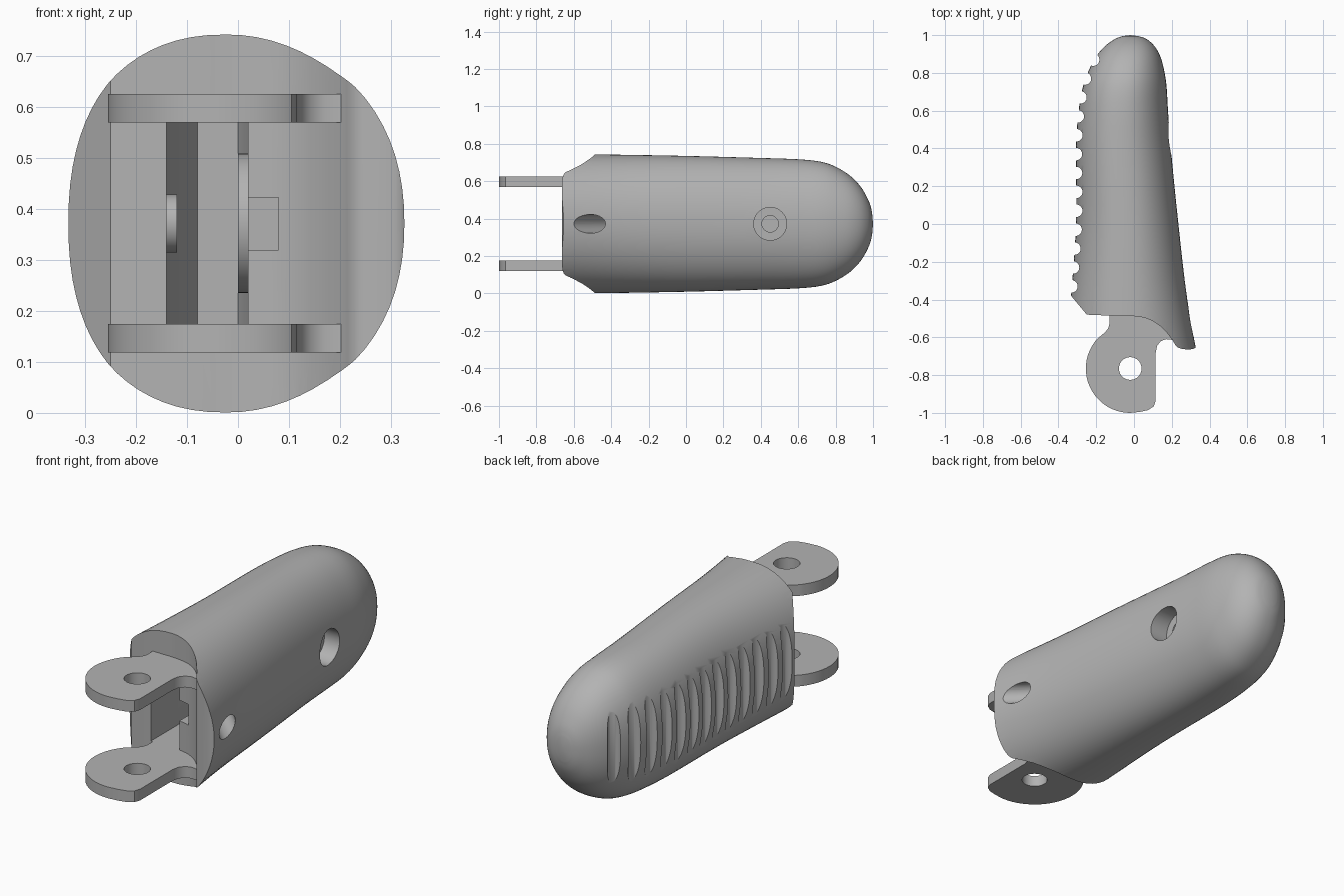
import bpy, bmesh, math
from mathutils import Vector, Matrix

if "Cube" in bpy.data.objects:
    bpy.data.objects.remove(bpy.data.objects["Cube"])

MID = 0.372

grey = bpy.data.materials.new("plain_grey")
grey.use_nodes = True
COLOUR = (0.45, 0.45, 0.45, 1)
grey.diffuse_color = COLOUR
grey.node_tree.nodes["Principled BSDF"].inputs["Base Color"].default_value = COLOUR


def make(name, bm):
    bmesh.ops.recalc_face_normals(bm, faces=bm.faces)
    mesh = bpy.data.meshes.new(name)
    bm.to_mesh(mesh)
    bm.free()
    mesh.materials.append(grey)
    obj = bpy.data.objects.new(name, mesh)
    bpy.context.collection.objects.link(obj)
    return obj


def prism(name, pts, z0, z1):
    bm = bmesh.new()
    face = bm.faces.new([bm.verts.new((x, y, z0)) for x, y in pts])
    up = bmesh.ops.extrude_face_region(bm, geom=[face])["geom"]
    bmesh.ops.translate(bm, vec=(0, 0, z1 - z0),
                        verts=[g for g in up if isinstance(g, bmesh.types.BMVert)])
    return make(name, bm)


def rod(name, start, end, radius):
    a, b = Vector(start), Vector(end)
    turn = (b - a).to_track_quat('Z', 'Y').to_matrix().to_4x4()
    bm = bmesh.new()
    bmesh.ops.create_cone(bm, cap_ends=True, segments=40, radius1=radius, radius2=radius,
                          depth=(b - a).length, matrix=Matrix.Translation((a + b) / 2) @ turn)
    return make(name, bm)


def combine(target, tool, operation):
    mod = target.modifiers.new(operation, 'BOOLEAN')
    mod.operation, mod.object, mod.solver = operation, tool, 'EXACT'
    bpy.context.view_layer.objects.active = target
    bpy.ops.object.modifier_apply(modifier=mod.name)
    bpy.data.objects.remove(tool)


def smooth_path(pts, steps):
    out = []
    for i in range(len(pts) - 1):
        p = [Vector(pts[min(max(i + k, 0), len(pts) - 1)]) for k in (-1, 0, 1, 2)]
        for s in range(steps):
            t = s / steps
            out.append(0.5 * (2 * p[1] + (p[2] - p[0]) * t
                              + (2 * p[0] - 5 * p[1] + 4 * p[2] - p[3]) * t * t
                              + (3 * p[1] - p[0] - 3 * p[2] + p[3]) * t ** 3))
    return out + [Vector(pts[-1])]


# Handle shell lofted from front to nose: y, right edge, left edge, half height
stations = [(-0.75, -0.37, 0.345, 0.374), (-0.4, -0.335, 0.282, 0.37), (0, -0.307, 0.235, 0.363),
            (0.4, -0.307, 0.195, 0.352), (0.6, -0.293, 0.18, 0.345), (0.72, -0.272, 0.173, 0.332),
            (0.8, -0.245, 0.162, 0.305), (0.88, -0.205, 0.142, 0.255), (0.94, -0.155, 0.11, 0.19),
            (0.98, -0.1, 0.065, 0.115), (0.995, -0.06, 0.02, 0.06)]
bm = bmesh.new()
rings = []
for y, xl, xr, h in [tuple(v) for v in smooth_path([Vector(s) for s in stations], 4)]:
    ring = []
    for k in range(72):
        a = math.tau * k / 72
        c, s = math.cos(a), math.sin(a)
        e = 2 / (2.1 if c > 0 else 2.25)
        x = (xl + xr) / 2 + (xr - xl) / 2 * math.copysign(abs(c) ** e, c)
        ring.append(bm.verts.new((x, y, MID + h * math.copysign(abs(s) ** e, s))))
    rings.append(ring)
for a, b in zip(rings, rings[1:]):
    for k in range(72):
        j = (k + 1) % 72
        bm.faces.new((a[k], a[j], b[j], b[k]))
bm.faces.new(rings[0])
tip = bm.verts.new((-0.02, 1, MID))
for k in range(72):
    bm.faces.new((rings[-1][k], rings[-1][(k + 1) % 72], tip))
body = make("handle_body", bm)

# Curved front end with a projecting lip
lip = smooth_path([(-0.25, -0.48), (-0.1, -0.486), (0, -0.488), (0.08, -0.505), (0.15, -0.55),
                   (0.2, -0.61), (0.225, -0.648), (0.26, -0.662), (0.31, -0.662), (0.34, -0.645)], 4)
front = [(-0.6, -0.06)] + [tuple(p) for p in lip] + [(0.6, -0.64), (0.6, -1), (-0.6, -1)]
combine(body, prism("front_cutter", front, -0.2, 1), 'DIFFERENCE')

# Finger grooves
for i in range(13):
    y = -0.33 + 0.1 * i
    edge = [p for p in smooth_path([Vector(s) for s in stations], 8) if p[0] <= y][-1][1]
    combine(body, rod("groove_cutter", (edge, y, 0), (edge, y, 0.75), 0.033), 'DIFFERENCE')

# Mounting lugs
arc = [(-0.02 + 0.235 * math.cos(math.radians(a)), -0.765 + 0.235 * math.sin(math.radians(a)))
       for a in range(138, 271, 6)]
lug = ([(-0.13, -0.4), (-0.13, -0.53), (-0.138, -0.555), (-0.155, -0.575)] + arc
       + [(0.03, -0.995), (0.075, -0.985), (0.105, -0.965), (0.115, -0.935), (0.115, -0.68),
          (0.122, -0.645), (0.142, -0.62), (0.17, -0.61), (0.215, -0.615), (0.2, -0.4)])
for z in (0.119, 0.57):
    combine(body, prism("lug", lug, z, z + 0.056), 'UNION')
combine(body, rod("lug_hole_cutter", (-0.02, -0.765, 0), (-0.02, -0.765, 0.8), 0.06), 'DIFFERENCE')

# Inner cavity, side slot and pivot bosses
cavity = [(-0.14, -0.6), (0.02, -0.6), (0.02, 0.62), (0, 0.7), (-0.08, 0.7), (-0.14, 0.58)]
combine(body, prism("cavity_cutter", cavity, 0.175, 0.57), 'DIFFERENCE')
slot = [(-0.01, -0.6), (0.08, -0.6), (0.08, -0.2), (-0.01, -0.2)]
combine(body, prism("slot_cutter", slot, 0.32, 0.423), 'DIFFERENCE')
combine(body, rod("small_boss", (-0.16, 0.45, MID), (-0.12, 0.45, MID), 0.057), 'UNION')
combine(body, rod("large_boss", (0, 0.45, MID), (0.04, 0.45, MID), 0.137), 'UNION')

# Stepped pivot hole and slanted side hole
combine(body, rod("counterbore_cutter", (0.1, 0.45, MID), (0.4, 0.45, MID), 0.088), 'DIFFERENCE')
combine(body, rod("pivot_cutter", (-0.05, 0.45, MID), (0.2, 0.45, MID), 0.044), 'DIFFERENCE')
combine(body, rod("side_hole_cutter", (0.46, -0.67, MID), (0.03, -0.25, MID), 0.05), 'DIFFERENCE')

bpy.ops.object.select_all(action='DESELECT')
body.select_set(True)
bpy.context.view_layer.objects.active = body
bpy.ops.object.shade_smooth_by_angle(angle=math.radians(32))
